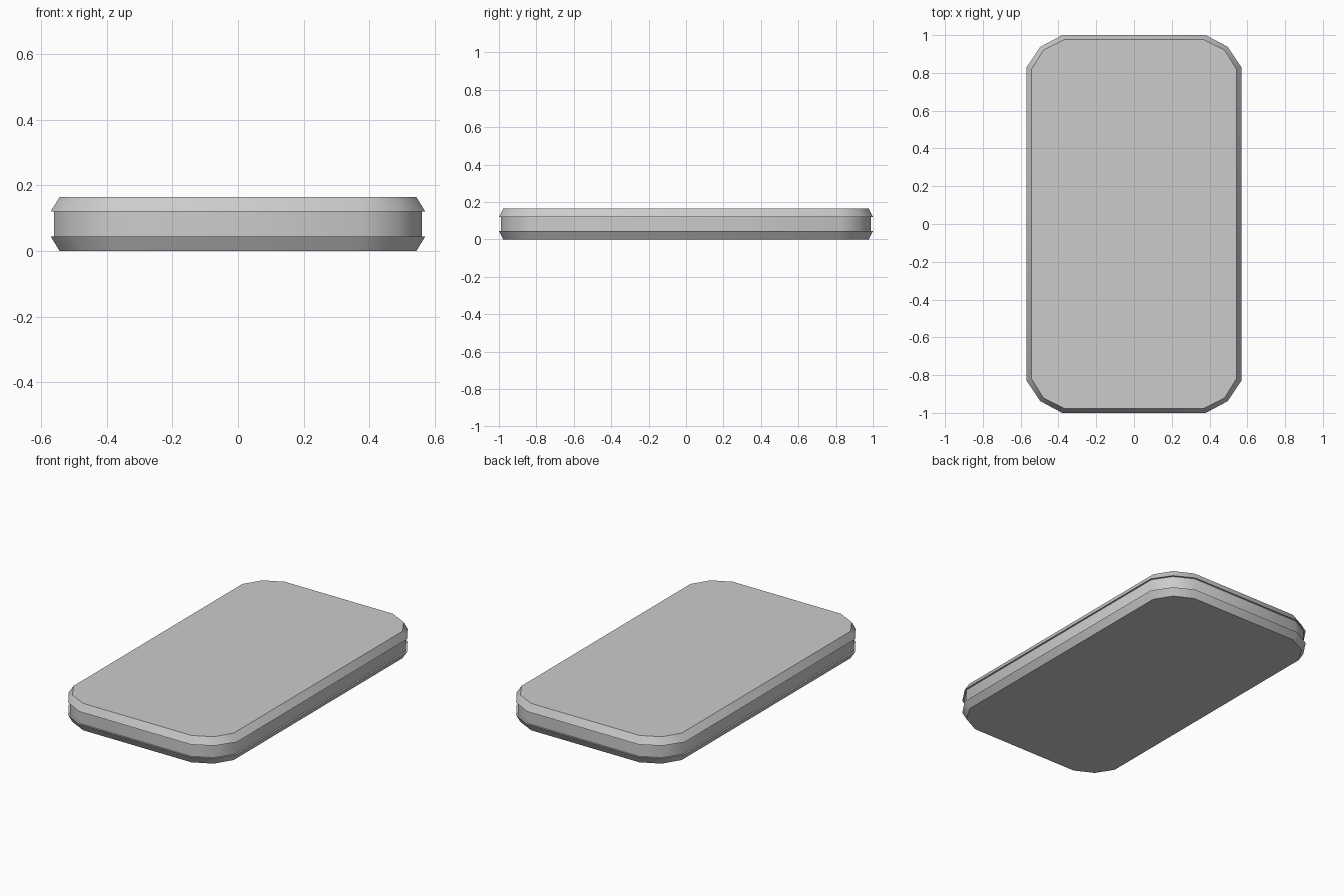
import bpy, bmesh
from math import radians

if "Cube" in bpy.data.objects:
    bpy.data.objects.remove(bpy.data.objects["Cube"])

# Quarter outlines (x, y) of the rounded-corner rectangle
RIM = [(0.57, 0.828), (0.496, 0.938), (0.38, 1.0)]
FACE = [(0.543, 0.818), (0.48, 0.92), (0.368, 0.977)]
BAND = [(0.56, 0.824), (0.488, 0.93), (0.375, 0.99)]


def outline(q):
    """Mirror a quarter outline into a full counter-clockwise loop."""
    half = q + [(-x, y) for x, y in reversed(q)]
    return half + [(-x, -y) for x, y in half]


def loft(name, sections, capped):
    """Bridge outlines stacked in z, optionally closing both ends."""
    bm = bmesh.new()
    rings = [[bm.verts.new((x, y, z)) for x, y in outline(q)] for q, z in sections]
    for a, b in zip(rings, rings[1:]):
        n = len(a)
        for i in range(n):
            j = (i + 1) % n
            bm.faces.new((a[i], a[j], b[j], b[i]))
    if capped:
        bm.faces.new(rings[0][::-1])
        bm.faces.new(rings[-1])
    mesh = bpy.data.meshes.new(name)
    bm.to_mesh(mesh)
    bm.free()
    obj = bpy.data.objects.new(name, mesh)
    bpy.context.collection.objects.link(obj)
    bpy.ops.object.select_all(action='DESELECT')
    obj.select_set(True)
    bpy.context.view_layer.objects.active = obj
    bpy.ops.object.shade_smooth_by_angle(angle=radians(40))
    return obj


# Bevelled bottom and top covers
loft("bottom_cover", [(FACE, 0.0), (RIM, 0.044)], True)
loft("top_cover", [(RIM, 0.121), (FACE, 0.165)], True)

# Slightly recessed side band between the covers
loft("side_band", [(BAND, 0.044), (BAND, 0.121)], False)
